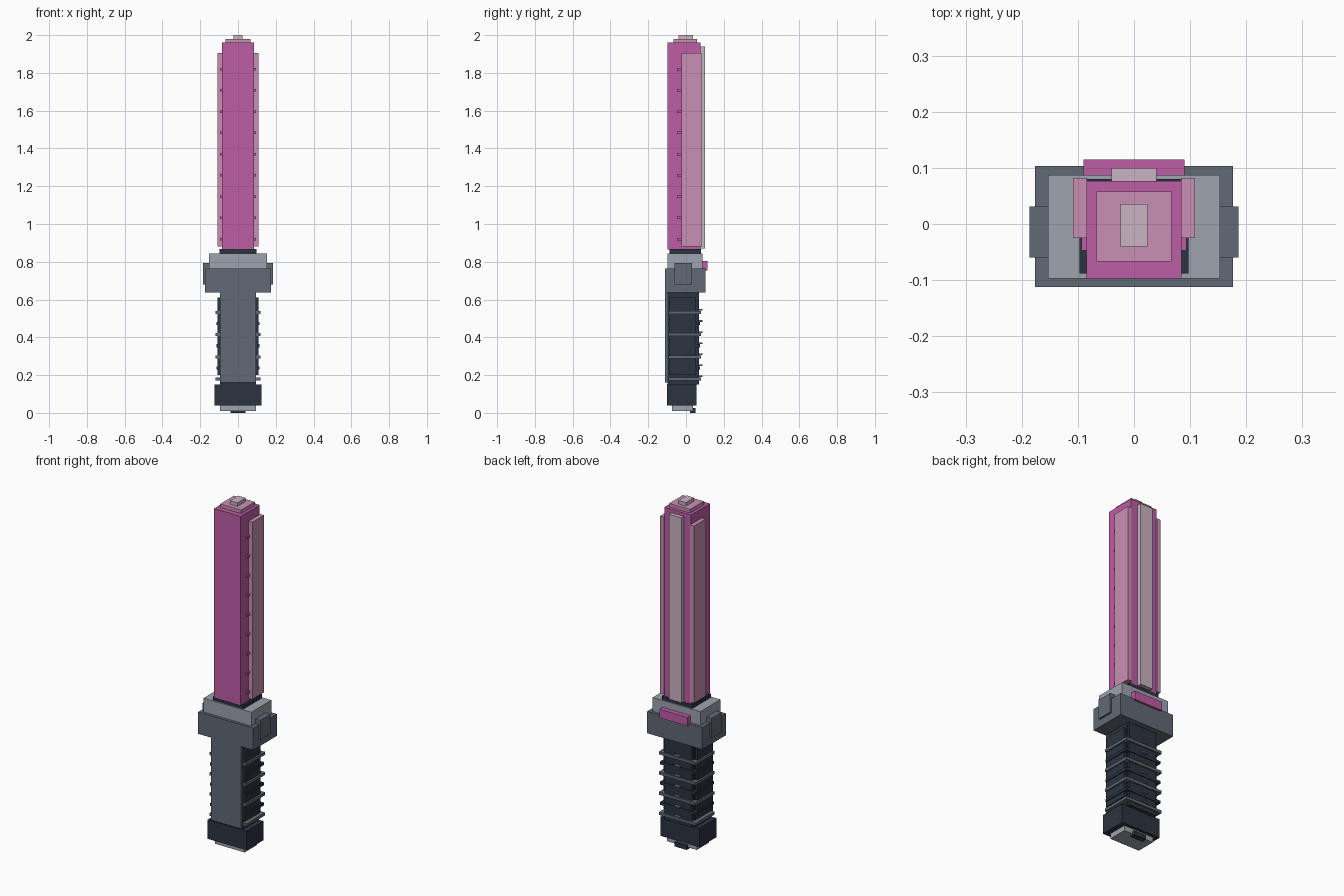
import bpy

default_cube = bpy.data.objects.get("Cube")
if default_cube:
    bpy.data.objects.remove(default_cube, do_unlink=True)


def material(name, rgb):
    """Flat material from a screen colour, converted to linear."""
    linear = [((c / 255 + 0.055) / 1.055) ** 2.4 for c in rgb] + [1.0]
    mat = bpy.data.materials.new(name)
    mat.use_nodes = True
    mat.diffuse_color = linear
    mat.node_tree.nodes["Principled BSDF"].inputs["Base Color"].default_value = linear
    return mat


pink = material("pink", (190, 93, 166))
soft_pink = material("soft pink", (202, 144, 179))
pale_pink = material("pale pink", (203, 180, 196))
light_grey = material("light grey", (157, 163, 175))
mid_grey = material("mid grey", (98, 106, 118))
dark = material("dark slate", (44, 52, 64))


def box(name, mat, x, y, z):
    """Box spanning the given (low, high) range on each axis."""
    spans = (x, y, z)
    bpy.ops.mesh.primitive_cube_add(size=1, location=[(a + b) / 2 for a, b in spans])
    obj = bpy.context.object
    obj.name = name
    obj.scale = [b - a for a, b in spans]
    bpy.ops.object.transform_apply(location=False, rotation=False, scale=True)
    obj.data.materials.append(mat)
    return obj


def centred(name, mat, half, y, z):
    return box(name, mat, (-half, half), y, z)


def pair(name, mat, x, y, z):
    """Matching boxes on the model's left (+x) and right (-x)."""
    box("left_" + name, mat, x, y, z)
    box("right_" + name, mat, (-x[1], -x[0]), y, z)


# Blade with stepped tip
centred("blade", pink, 0.085, (-0.097, 0.077), (0.865, 1.96))
centred("blade_tip", soft_pink, 0.067, (-0.067, 0.058), (1.96, 1.98))
centred("blade_tip_cap", pale_pink, 0.024, (-0.04, 0.036), (1.98, 2.0))
pair("blade_panel", soft_pink, (0.084, 0.109), (-0.025, 0.082), (0.88, 1.905))
centred("blade_back_panel", pale_pink, 0.04, (0.076, 0.1), (0.87, 1.94))

# Small teeth along the blade sides
for i in range(9):
    z = 0.92 + i * 0.1125
    pair(f"blade_tooth_{i + 1}", pink, (0.084, 0.094), (-0.047, -0.024), (z - 0.007, z + 0.007))

# Guard
centred("blade_collar", dark, 0.097, (-0.088, 0.08), (0.84, 0.867))
centred("upper_guard", light_grey, 0.153, (-0.097, 0.087), (0.765, 0.845))
centred("lower_guard", mid_grey, 0.176, (-0.112, 0.103), (0.638, 0.765))
pair("guard_lug", mid_grey, (0.152, 0.186), (-0.06, 0.031), (0.68, 0.793))
centred("guard_button", pink, 0.09, (0.086, 0.115), (0.755, 0.805))

# Grip core, front plate and pads
centred("grip_core", dark, 0.095, (-0.097, 0.056), (0.145, 0.64))
centred("grip_front_plate", mid_grey, 0.095, (-0.11, -0.096), (0.16, 0.64))
pair("grip_pad", dark, (0.094, 0.109), (-0.09, 0.05), (0.2, 0.61))
centred("grip_back_pad", dark, 0.088, (0.055, 0.07), (0.15, 0.638))

# Ridges wrapping the sides and back, alternating grey and dark
for i in range(7):
    z = 0.18 + i * 0.0585
    main = i % 2 == 0
    mat = mid_grey if main else dark
    reach = 0.118 if main else 0.114
    back = 0.08 if main else 0.075
    centred(f"grip_ridge_{i + 1}", mat, reach, (-0.092, back), (z - 0.008, z + 0.008))
    centred(f"grip_stud_{i + 1}", mid_grey, 0.018, (0.068, 0.088), (z + 0.01, z + 0.018))

# Pommel
centred("pommel", dark, 0.125, (-0.1, 0.055), (0.04, 0.15))
centred("pommel_base", light_grey, 0.095, (-0.075, 0.037), (0.01, 0.041))
centred("pommel_clip", dark, 0.04, (0.02, 0.05), (0.0, 0.025))
